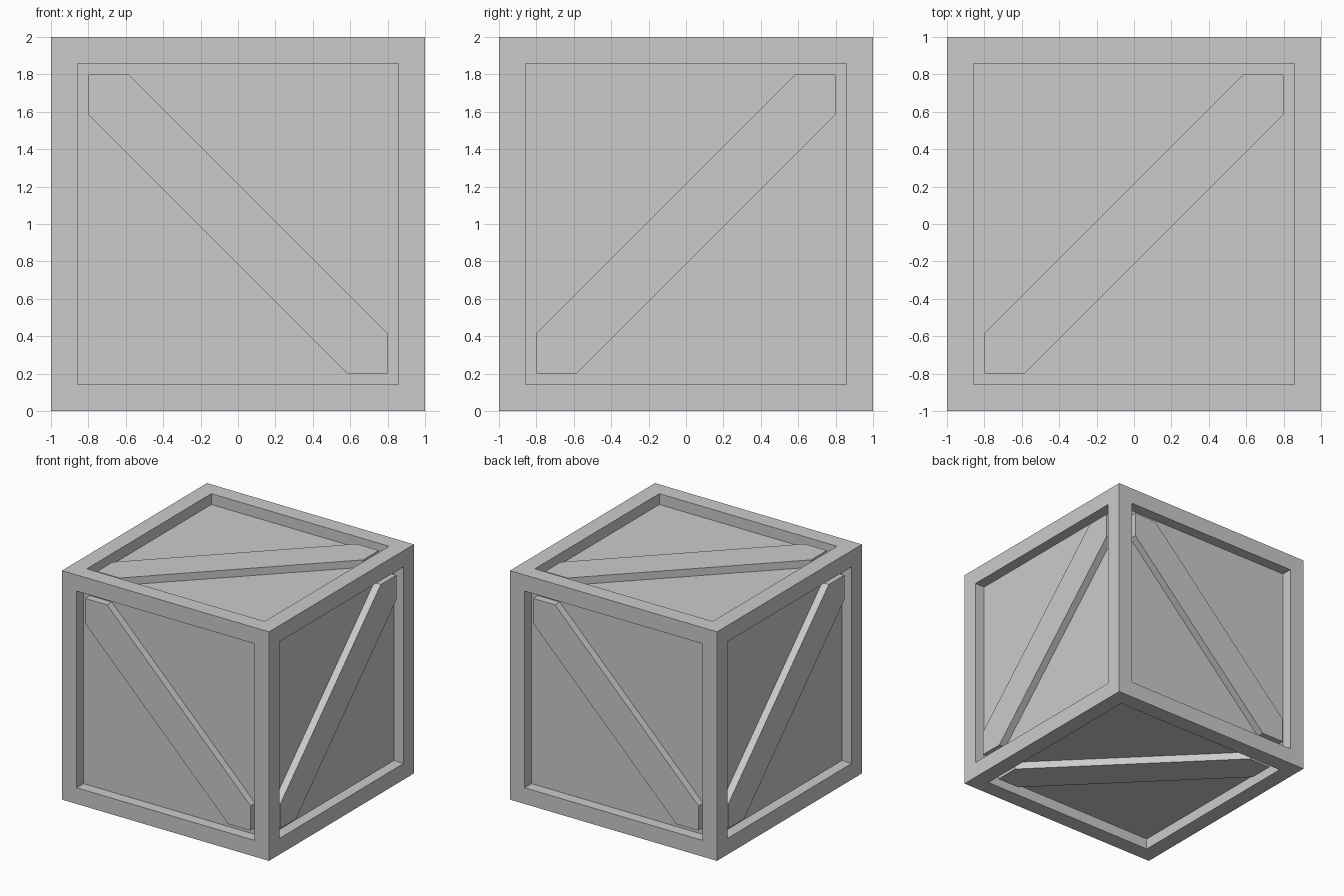
import bpy, bmesh
from math import pi
from mathutils import Matrix

if "Cube" in bpy.data.objects:
    bpy.data.objects.remove(bpy.data.objects["Cube"])

FRAME, RECESS, BRACE_GAP = 0.2, 0.095, 0.03
CENTRE = Matrix.Translation((0, 0, 1))


def finish(name, bm):
    bmesh.ops.recalc_face_normals(bm, faces=bm.faces)
    mesh = bpy.data.meshes.new(name)
    bm.to_mesh(mesh)
    bm.free()
    bpy.context.collection.objects.link(bpy.data.objects.new(name, mesh))


# Crate body: cube with a framed, recessed panel on each side
bm = bmesh.new()
bmesh.ops.create_cube(bm, size=2, matrix=CENTRE)
panels = list(bm.faces)
bmesh.ops.inset_individual(bm, faces=panels, thickness=FRAME)
for face in panels:
    normal = face.normal.copy()
    new = bmesh.ops.extrude_discrete_faces(bm, faces=[face])["faces"][0]
    bmesh.ops.translate(bm, verts=new.verts, vec=-normal * RECESS)
finish("crate_body", bm)


# Diagonal brace: six-sided board filling two opposite corners of the panel
def brace(name, turn, flip):
    a, b = 1 - FRAME, 0.585
    outline = [(-a, a), (-a, b), (b, -a), (a, -a), (a, -b), (-b, a)]
    bm = bmesh.new()
    base = bm.faces.new([bm.verts.new((x, RECESS - 1, z)) for x, z in outline])
    new = bmesh.ops.extrude_face_region(bm, geom=[base], use_keep_orig=True)["geom"]
    bmesh.ops.translate(bm, verts=[v for v in new if isinstance(v, bmesh.types.BMVert)],
                        vec=(0, BRACE_GAP - RECESS, 0))
    lean = Matrix.Rotation(pi / 2 if flip else 0, 4, 'Y')
    bm.transform(CENTRE @ turn @ lean)
    finish(name, bm)


for name, angle, axis, flip in [
        ("front_brace", 0, 'Z', False), ("back_brace", pi, 'Z', False),
        ("right_brace", pi / 2, 'Z', True), ("left_brace", -pi / 2, 'Z', True),
        ("top_brace", -pi / 2, 'X', True), ("bottom_brace", pi / 2, 'X', True)]:
    brace(name, Matrix.Rotation(angle, 4, axis), flip)
